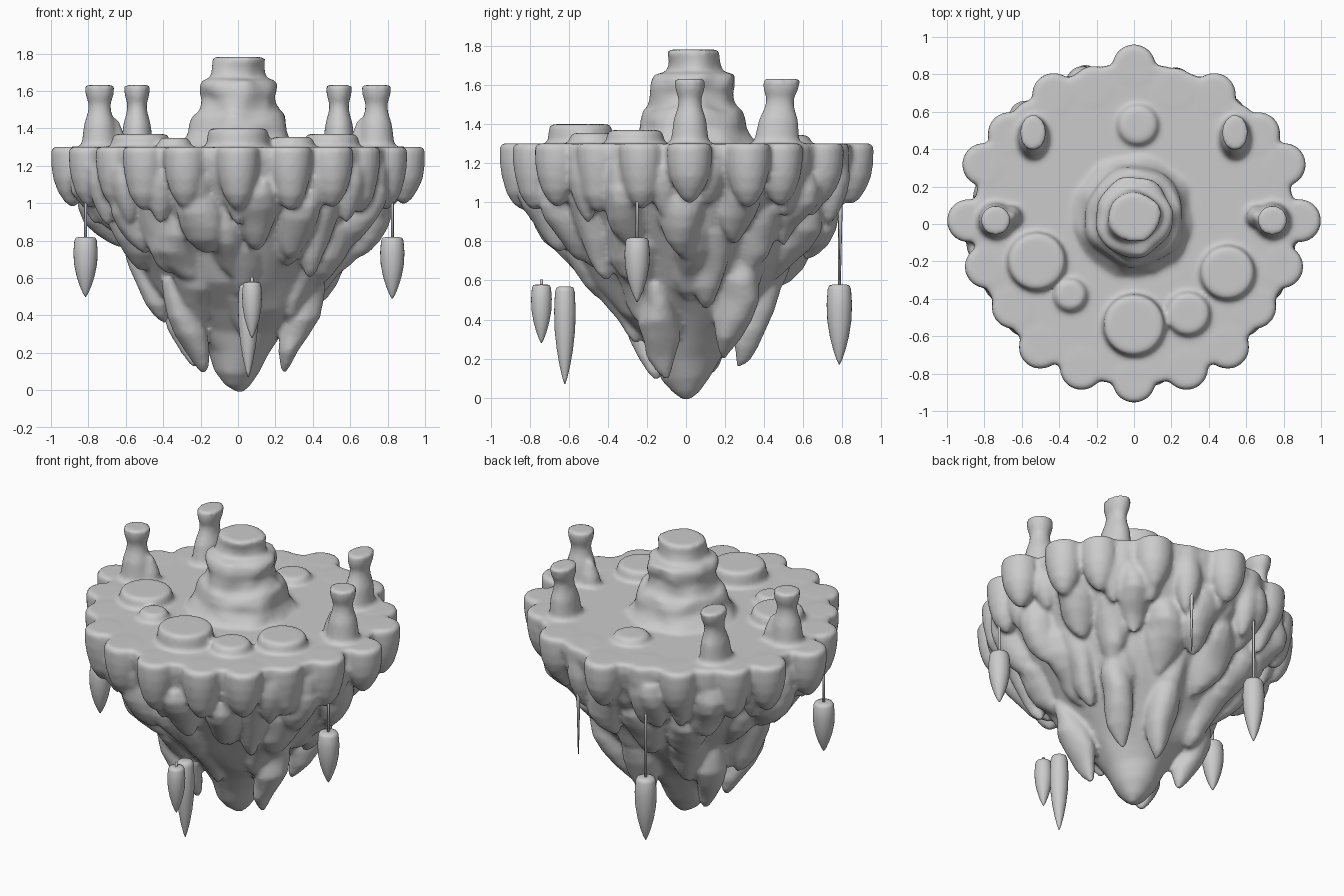
import bpy, bmesh, math, random
from mathutils import Vector, noise

if "Cube" in bpy.data.objects:
    bpy.data.objects.remove(bpy.data.objects["Cube"])

random.seed(7)


def lathe(bm, profile, x=0, y=0, segs=20, sx=1, sy=1, lean=(0, 0)):
    """Closed solid of revolution from (radius, z) points; lean shifts x, y per unit of z above the last point."""
    z_end = profile[-1][1]
    rings = []
    for r, z in profile:
        cx, cy = x + lean[0] * (z - z_end), y + lean[1] * (z - z_end)
        rings.append([bm.verts.new((cx + r * sx * math.cos(a), cy + r * sy * math.sin(a), z))
                      for a in (2 * math.pi * i / segs for i in range(segs))])
    for a, b in zip(rings, rings[1:]):
        for i in range(segs):
            j = (i + 1) % segs
            bm.faces.new((a[i], a[j], b[j], b[i]))
    bm.faces.new(rings[0])
    bm.faces.new(rings[-1])


def finish(bm, name):
    bmesh.ops.recalc_face_normals(bm, faces=bm.faces)
    me = bpy.data.meshes.new(name)
    bm.to_mesh(me)
    bm.free()
    for p in me.polygons:
        p.use_smooth = True
    ob = bpy.data.objects.new(name, me)
    bpy.context.collection.objects.link(ob)
    return ob


DRIP = [(0, .6), (.2, .9), (.4, 1), (.6, .88), (.78, .64), (.92, .36), (1, .1)]


def drip(bm, x, y, top, bottom, r, slope=0.0):
    d = Vector((x, y))
    d = d.normalized() * slope if d.length > .01 else d * 0
    lathe(bm, [(r * f, top + (bottom - top) * t) for t, f in DRIP], x, y, 16, lean=d)


rock = bmesh.new()

# rock core: inverted cone under the flat plateau
core = [(.855, 1.3), (.86, 1.24), (.83, 1.13), (.76, 1.01), (.66, .87), (.56, .73), (.46, .58),
        (.35, .43), (.24, .31), (.16, .2), (.12, .1), (.075, .03), (.02, -.01)]
lathe(rock, core, segs=64)

# tiers of stalactites following the cone: count, radius, tip height, thickness, length
for n, R, tip, r, length in [(13, .66, .78, .12, .36), (11, .50, .60, .125, .42),
                             (8, .36, .42, .115, .45)]:
    for i in range(n):
        a = 2 * math.pi * (i + random.uniform(-.25, .25)) / n
        b = tip + random.uniform(-.08, .08)
        Ri = R + (b - tip) * .6
        drip(rock, Ri * math.cos(a), Ri * math.sin(a), b + length, b, r * random.uniform(.85, 1.15), .36)

# lowest stalactites: x, y, tip height
for x, y, b in [(-.2, -.15, .09), (.24, -.1, .09), (.05, .25, .15), (-.38, .02, .35), (.42, .1, .45),
                (.02, -.26, .28), (-.2, .12, .12), (.26, .2, .2), (-.36, -.42, .62), (.37, -.4, .6)]:
    drip(rock, x, y, b + .5, b, .10, .36)

# uneven weathering of the rock
for v in rock.verts:
    if v.co.z < 1.2:
        k = min(1, (1.2 - v.co.z) * 5)
        off = noise.noise_vector(v.co * 4.5) * .045 * k
        v.co += Vector((off.x, off.y, off.z * .5 if v.co.z > .1 else 0))

# scalloped rim lobes: outermost points
RIM_SIDE = [(.32, -.88), (.57, -.75), (.74, -.51), (.9, -.26), (1, .02), (.91, .36), (.76, .55), (.49, .79)]
rim = [(0, -.955), (0, .96), (.25, .83), (-.25, .84), (-.62, .63), (.62, .61)]
rim += [(s * x, y) for x, y in RIM_SIDE for s in (1, -1)]
for x, y in rim:
    p = Vector((x, y))
    c = p * (1 - .115 / p.length)
    b = random.uniform(.96, 1.01)
    lathe(rock, [(.105, 1.302), (.116, 1.28), (.114, 1.2), (.103, 1.13), (.08, b + .07), (.045, b + .015),
                 (.012, b - .012)], c.x, c.y)
# smaller drips tucked behind the lobes
for i in range(22):
    a = 2 * math.pi * (i + .5) / 22
    drip(rock, .765 * math.cos(a), .765 * math.sin(a), 1.25, random.uniform(.88, 1.0), .085, .1)

# stepped central tower, with ragged ledges
tower = [(.36, 1.28), (.32, 1.31), (.29, 1.35), (.27, 1.38), (.265, 1.42), (.25, 1.46), (.22, 1.485), (.21, 1.52),
         (.205, 1.56), (.212, 1.6), (.205, 1.64), (.18, 1.66), (.14, 1.67), (.132, 1.72), (.136, 1.782)]
first = len(rock.verts)
lathe(rock, tower, 0, .04, 40)
rock.verts.ensure_lookup_table()
for v in rock.verts[first:]:
    off = noise.noise_vector(v.co * 7) * .03
    v.co += Vector((off.x, off.y, off.z if 1.33 < v.co.z < 1.65 else 0))
lathe(rock, [(.19, 1.28), (.13, 1.34), (.08, 1.39)], 0, -.12)
for a in (.6, 2.2, 3.6, 5.6):
    drip(rock, .3 * math.cos(a), .04 + .3 * math.sin(a), 1.38, 1.22, .06, -.5)

# round raised discs on the plateau: x, y, radius, top height
for x, y, r, z in [(0, -.54, .16, 1.4), (-.52, -.2, .15, 1.37), (.5, -.26, .14, 1.37),
                   (.29, -.48, .11, 1.355), (-.34, -.38, .08, 1.35), (.02, .53, .1, 1.345)]:
    lathe(rock, [(r + .01, 1.26), (r + .008, 1.33), (r, z - .012), (r - .015, z)], x, y, 28)

# four standing pillars with pinched necks
PILLAR = [(.105, 1.27), (.088, 1.33), (.078, 1.42), (.058, 1.49), (.055, 1.53), (.07, 1.58), (.074, 1.632)]
for s in (1, -1):
    lathe(rock, PILLAR, s * .54, .49, sx=.95, sy=1.3, lean=(0, .08))
    lathe(rock, PILLAR, s * .74, .02, sx=1.08, sy=1.08)
    lathe(rock, [(.07, 1.27), (.055, 1.36), (.02, 1.45)], s * .66, .04)

island = finish(rock, "floating_rock_island")
rm = island.modifiers.new("fuse", 'REMESH')
rm.mode = 'VOXEL'
rm.voxel_size = .0145
rm.use_smooth_shade = True
sm = island.modifiers.new("soften", 'SMOOTH')
sm.factor = .5
sm.iterations = 5


# hanging pods: x, y, top, bottom, radius, cord top
def pod(name, x, y, top, bottom, r, cord):
    bm = bmesh.new()
    h = bottom - top
    lathe(bm, [(r * f, top + h * t) for t, f in
               [(0, .5), (.015, .8), (.06, .92), (.25, 1), (.45, .95), (.65, .75), (.82, .48), (.94, .22), (1, .04)]],
          x, y, 24)
    if cord:
        lathe(bm, [(.008, cord), (.008, top - .02)], x, y, 8)
    finish(bm, name)


pod("hanging_pod_right", .825, -.25, .82, .49, .065, 1.15)
pod("hanging_pod_left", -.815, -.25, .82, .5, .065, 1.15)
pod("hanging_pod_back", -.26, .785, .58, .17, .065, 1.25)
pod("loose_pod_front", .075, -.74, .58, .28, .053, .605)
pod("loose_spike_front", .055, -.62, .57, .07, .055, None)

# thin tapering thread at the back
bm = bmesh.new()
lathe(bm, [(.018, 1.25), (.011, .95), (.003, .6)], .22, .79, 8)
finish(bm, "hanging_thread_back")

# small pebbles clinging to the rock face
for i, (x, y, z) in enumerate([(.3, -.6, .85), (.1, -.46, .64)]):
    bm = bmesh.new()
    bmesh.ops.create_icosphere(bm, subdivisions=3, radius=.035)
    bmesh.ops.translate(bm, verts=bm.verts, vec=(x, y, z))
    finish(bm, f"rock_pebble_{i + 1}")
